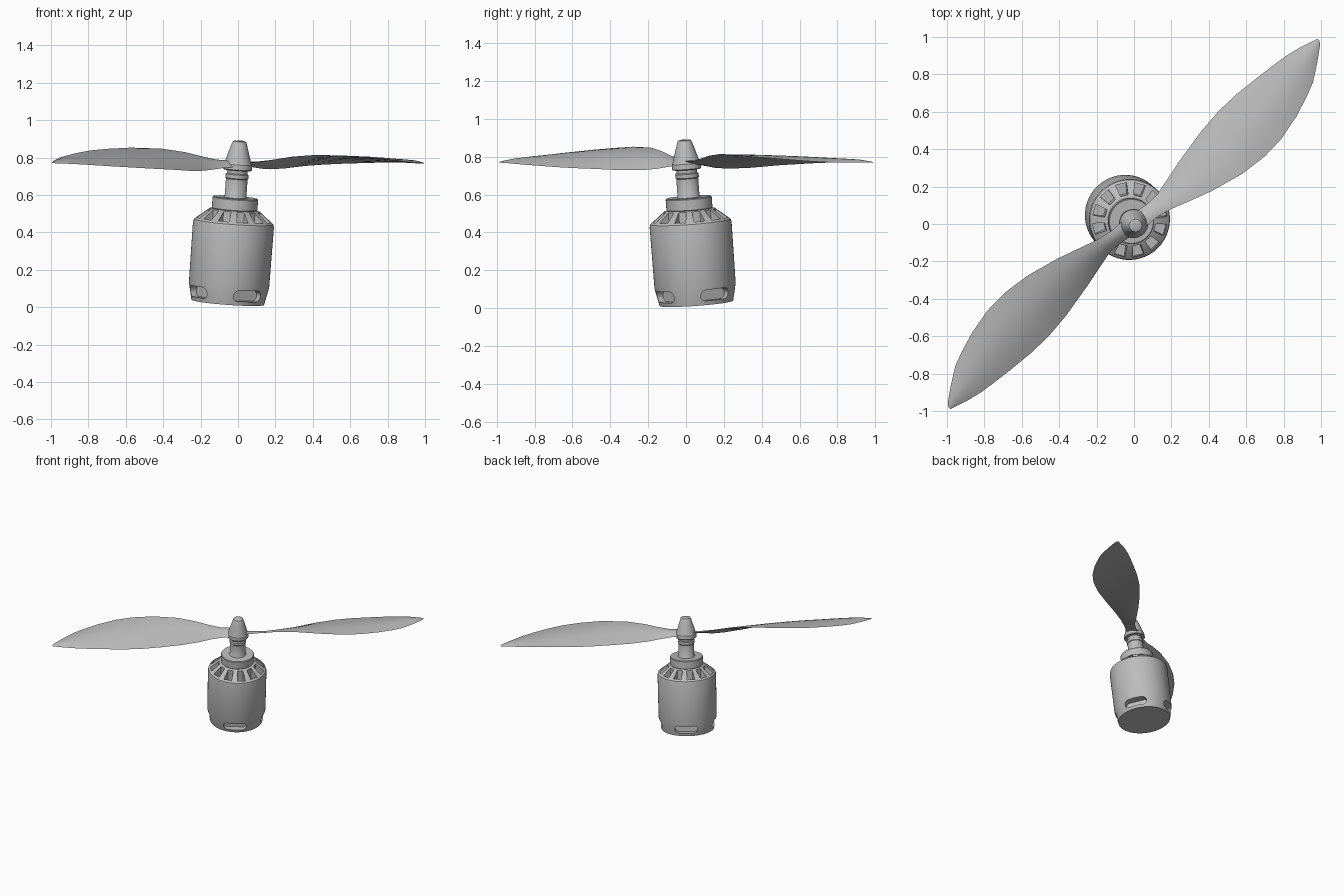
import bpy, bmesh, math
from mathutils import Matrix, Vector

if "Cube" in bpy.data.objects:
    bpy.data.objects.remove(bpy.data.objects["Cube"])

grey = bpy.data.materials.new("plain grey")
grey.use_nodes = True
grey.diffuse_color = (0.5, 0.5, 0.5, 1)
grey.node_tree.nodes["Principled BSDF"].inputs["Base Color"].default_value = (0.5, 0.5, 0.5, 1)

# Whole assembly leans about the blade axis, which runs diagonally
PIVOT = Vector((0, 0, 0.775))
POSE = (Matrix.Translation(PIVOT) @ Matrix.Rotation(math.radians(45), 4, 'Z')
        @ Matrix.Rotation(math.radians(5.9), 4, 'X') @ Matrix.Translation(-PIVOT))


def finish(name, bm):
    bmesh.ops.recalc_face_normals(bm, faces=bm.faces)
    mesh = bpy.data.meshes.new(name)
    bm.to_mesh(mesh)
    bm.free()
    mesh.materials.append(grey)
    obj = bpy.data.objects.new(name, mesh)
    bpy.context.collection.objects.link(obj)
    return obj


def loft(bm, loops):
    """Skin a list of closed point loops and cap both ends."""
    rings = [[bm.verts.new(p) for p in loop] for loop in loops]
    n = len(rings[0])
    for a, b in zip(rings, rings[1:]):
        for i in range(n):
            bm.faces.new((a[i], a[(i + 1) % n], b[(i + 1) % n], b[i]))
    bm.faces.new(rings[0][::-1])
    bm.faces.new(rings[-1])


def turned(name, profile, sides=64):
    """Lathe a (radius, height) profile."""
    bm = bmesh.new()
    angles = [math.tau * i / sides for i in range(sides)]
    loft(bm, [[(r * math.cos(a), r * math.sin(a), z) for a in angles] for r, z in profile])
    return finish(name, bm)


def cut(target, cutter):
    mod = target.modifiers.new("cut", 'BOOLEAN')
    mod.operation = 'DIFFERENCE'
    mod.solver = 'EXACT'
    mod.object = cutter
    deps = bpy.context.evaluated_depsgraph_get()
    mesh = bpy.data.meshes.new_from_object(target.evaluated_get(deps))
    target.modifiers.clear()
    target.data = mesh
    bpy.data.objects.remove(cutter)


def spun_cutter(name, loops, count, offset):
    bm = bmesh.new()
    for k in range(count):
        turn = Matrix.Rotation(math.radians(offset) + math.tau * k / count, 3, 'Z')
        loft(bm, [[turn @ Vector(p) for p in loop] for loop in loops])
    obj = finish(name, bm)
    obj.hide_render = True
    return obj


# Motor can with tapered foot and sloped shoulder
can = turned("motor_can", [(0.195, 0.022), (0.215, 0.115), (0.217, 0.44), (0.213, 0.455),
                           (0.135, 0.518), (0.11, 0.522)])

# Cooling windows round the shoulder
window = [[(0.137, -0.021, z), (0.198, -0.03, z), (0.198, 0.03, z), (0.137, 0.021, z)]
          for z in (0.415, 0.56)]
cut(can, spun_cutter("window_cutter", window, 12, -1))

# Rounded slots near the foot
outline = []
for i in range(20):
    a = math.tau * (i + 0.5) / 20
    side = math.copysign(0.055, math.cos(a))
    outline.append((side + 0.03 * math.cos(a), 0.074 + 0.03 * math.sin(a)))
slot = [[(r, y, z) for y, z in outline] for r in (0.15, 0.26)]
cut(can, spun_cutter("slot_cutter", slot, 4, -13))

parts = [can]

# Collar, shaft, hub and nose cone
parts.append(turned("collar", [(0.11, 0.51), (0.122, 0.524), (0.122, 0.58), (0.118, 0.585)]))
parts.append(turned("shaft", [(0.066, 0.58), (0.058, 0.592), (0.058, 0.685), (0.062, 0.69),
                              (0.062, 0.71), (0.054, 0.715), (0.054, 0.74)], 48))
parts.append(turned("hub", [(0.074, 0.733), (0.078, 0.738), (0.076, 0.765), (0.07, 0.772)], 48))
parts.append(turned("nose_cone", [(0.073, 0.765), (0.063, 0.80), (0.05, 0.842), (0.039, 0.877),
                                  (0.034, 0.886), (0.024, 0.89), (0.004, 0.891)], 48))

# Blade stations: span, leading edge (y, z), trailing edge (y, z)
STATIONS = [
    (0.03, -0.055, 0.005, 0.045, -0.02), (0.11, -0.06, 0.008, 0.026, -0.026),
    (0.20, -0.083, 0.024, 0.020, -0.037), (0.29, -0.117, 0.042, 0.038, -0.042),
    (0.42, -0.165, 0.056, 0.064, -0.040), (0.60, -0.215, 0.056, 0.093, -0.030),
    (0.75, -0.235, 0.048, 0.105, -0.024), (0.88, -0.232, 0.040, 0.101, -0.019),
    (1.02, -0.206, 0.028, 0.086, -0.014), (1.13, -0.172, 0.017, 0.072, -0.010),
    (1.21, -0.142, 0.010, 0.060, -0.007), (1.30, -0.085, 0.003, 0.038, -0.005),
    (1.382, -0.026, -0.003, 0.010, -0.005), (1.394, -0.008, -0.004, 0.006, -0.005)]


def section(u, y0, z0, y1, z1, steps=8):
    """Thin cambered wing section."""
    chord = y1 - y0
    points = []
    for i in range(2 * steps):
        t = i / steps if i <= steps else 2 - i / steps
        bow = math.sin(math.pi * t)
        half = min(0.008, 0.09 * chord) * bow * (1 if i <= steps else -1)
        points.append((u, y0 + chord * t,
                       PIVOT.z + z0 + (z1 - z0) * t + 0.05 * chord * bow + half))
    return points


for name, turn in (("left_blade", 0), ("right_blade", math.pi)):
    bm = bmesh.new()
    loft(bm, [section(*s) for s in STATIONS])
    bm.transform(Matrix.Rotation(turn, 4, 'Z'))
    parts.append(finish(name, bm))

# Lean everything and smooth the round surfaces
for obj in parts:
    obj.data.transform(POSE)
bpy.ops.object.select_all(action='DESELECT')
for obj in parts:
    obj.select_set(True)
bpy.context.view_layer.objects.active = can
bpy.ops.object.shade_smooth_by_angle(angle=math.radians(35))
